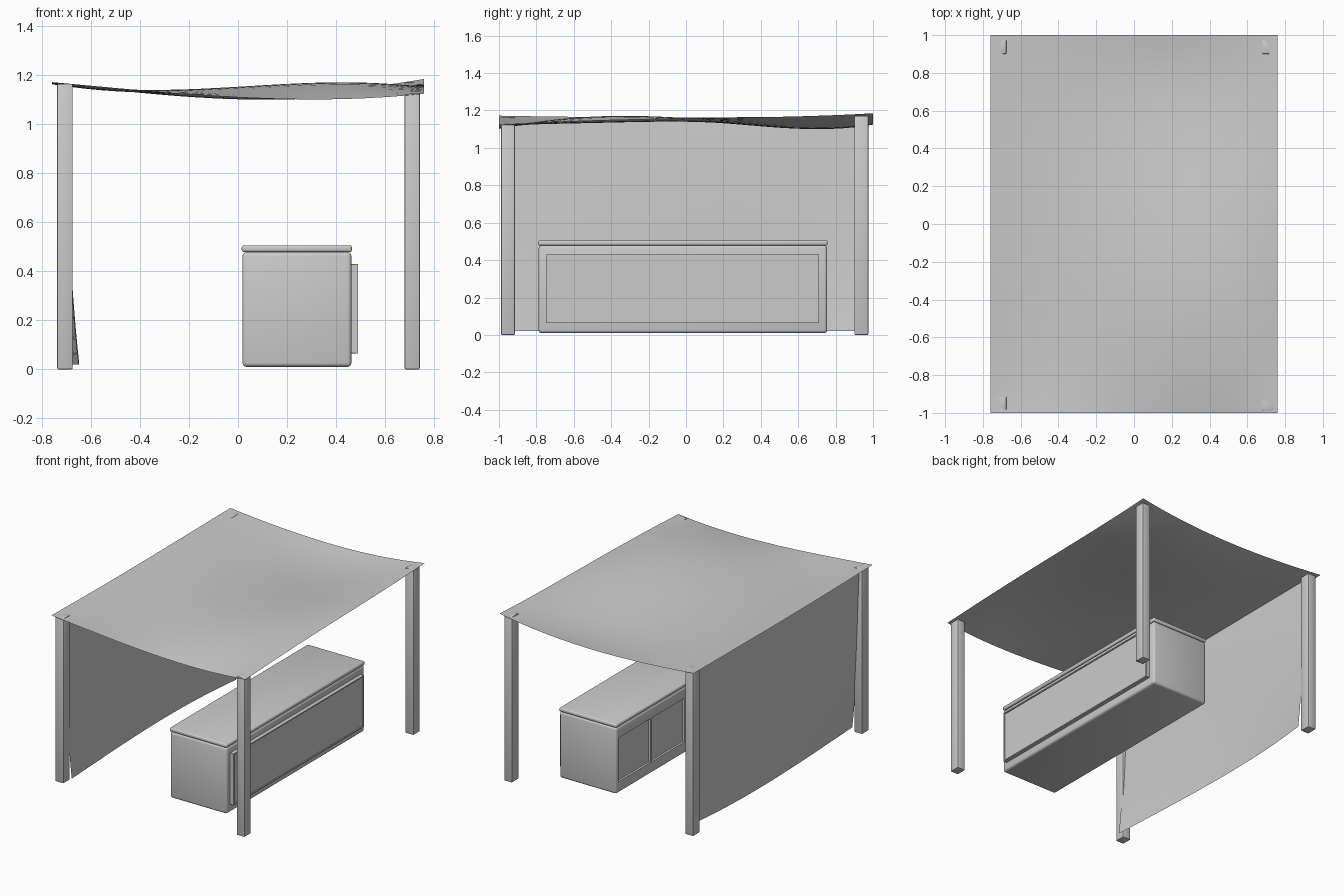
import bpy, bmesh, math

if "Cube" in bpy.data.objects:
    bpy.data.objects.remove(bpy.data.objects["Cube"])


def box(name, x, y, z, bevel=0.0, segs=2):
    """Box from (min, max) ranges with optional rounded edges."""
    bm = bmesh.new()
    bmesh.ops.create_cube(bm, size=1)
    for v in bm.verts:
        for i, (a, b) in enumerate((x, y, z)):
            v.co[i] = b if v.co[i] > 0 else a
    if bevel:
        bmesh.ops.bevel(bm, geom=bm.edges[:], offset=bevel, segments=segs,
                        profile=0.5, affect='EDGES')
    return finish(name, bm)


def finish(name, bm):
    me = bpy.data.meshes.new(name)
    bm.to_mesh(me)
    bm.free()
    ob = bpy.data.objects.new(name, me)
    bpy.context.collection.objects.link(ob)
    return ob


def smooth(ob, angle=40):
    bpy.ops.object.select_all(action='DESELECT')
    ob.select_set(True)
    bpy.context.view_layer.objects.active = ob
    bpy.ops.object.shade_smooth_by_angle(angle=math.radians(angle))


def interp(vals, t):
    """Lagrange curve through evenly spaced values, t in 0..1."""
    n, s = len(vals) - 1, 0.0
    for i, v in enumerate(vals):
        for j in range(n + 1):
            if j != i:
                v *= (t * n - j) / (i - j)
        s += v
    return s


def surface(rows, u, v):
    return interp([interp(r, u) for r in rows], v)


def sheet(name, func, nu, nv):
    """Grid of points func(u, v) joined into a cloth surface."""
    bm = bmesh.new()
    g = [[bm.verts.new(func(i / nu, j / nv)) for i in range(nu + 1)]
         for j in range(nv + 1)]
    for j in range(nv):
        for i in range(nu):
            bm.faces.new((g[j][i], g[j][i + 1], g[j + 1][i + 1], g[j + 1][i]))
    ob = finish(name, bm)
    smooth(ob, 60)
    return ob


# cloth roof: heights from front row to back row, left to right
ROOF = [[1.172, 1.127, 1.102, 1.125],
        [1.165, 1.135, 1.163, 1.145],
        [1.163, 1.140, 1.154, 1.157],
        [1.165, 1.121, 1.110, 1.166],
        [1.168, 1.130, 1.130, 1.185]]


def roof_z(x, y):
    return surface(ROOF, (x + 0.76) / 1.52, (y + 1) / 2)


def roof_point(u, v):
    x, y = -0.76 + 1.52 * u, -1 + 2 * v
    return (x, y, roof_z(x, y))


sheet("canopy_roof", roof_point, 24, 24)

# hanging side cloth: x position from bottom row to top row, front to back
SIDE = [[-0.650, -0.680, -0.690, -0.648],
        [-0.682, -0.690, -0.695, -0.680],
        [-0.700, -0.700, -0.700, -0.700],
        [-0.715, -0.715, -0.715, -0.715]]


def side_point(u, v):
    y = -0.93 + 1.835 * u
    x = surface(SIDE, u, v)
    return (x, y, 0.02 + (roof_z(x, y) - 0.022) * v)


sheet("side_cloth", side_point, 20, 16)

# four corner posts
for side, sx in (("left", (-0.738, -0.675)), ("right", (0.68, 0.742))):
    for end, sy in (("front", (-0.988, -0.915)), ("back", (0.9, 0.975))):
        top = roof_z(sum(sx) / 2, sum(sy) / 2)
        smooth(box(f"{end}_{side}_post", sx, sy, (0, top), 0.005))

# counter body with recessed panels on the inner side
Y0, Y1 = -0.788, 0.755
body = box("counter_body", (0.018, 0.463), (Y0, Y1), (0.01, 0.478), 0.016, 3)
pitch = (Y1 - Y0 - 0.03) / 4
for i in range(4):
    a = Y0 + 0.02 + i * pitch
    cut = box("panel_cutter", (-0.05, 0.033), (a + 0.005, a + pitch - 0.015),
              (0.09, 0.40))
    cut.hide_render = True
    m = body.modifiers.new("recess", 'BOOLEAN')
    m.object, m.operation, m.solver = cut, 'DIFFERENCE', 'EXACT'
    cut.hide_set(True)
    bpy.context.view_layer.objects.active = body
    bpy.ops.object.modifier_apply(modifier=m.name)
    bpy.data.objects.remove(cut)
smooth(body)

# counter top slab
smooth(box("counter_top", (0.015, 0.465), (Y0 - 0.003, Y1 + 0.002),
           (0.478, 0.506), 0.01, 3))

# front display panel with thin raised rim
box("display_panel", (0.46, 0.483), (-0.748, 0.71), (0.065, 0.43), 0.002, 1)
for n, y, z in (("lower", (-0.748, 0.71), (0.065, 0.073)),
                ("upper", (-0.748, 0.71), (0.422, 0.43)),
                ("front", (-0.748, -0.74), (0.073, 0.422)),
                ("back", (0.702, 0.71), (0.073, 0.422))):
    box(f"{n}_panel_rim", (0.48, 0.49), y, z)
